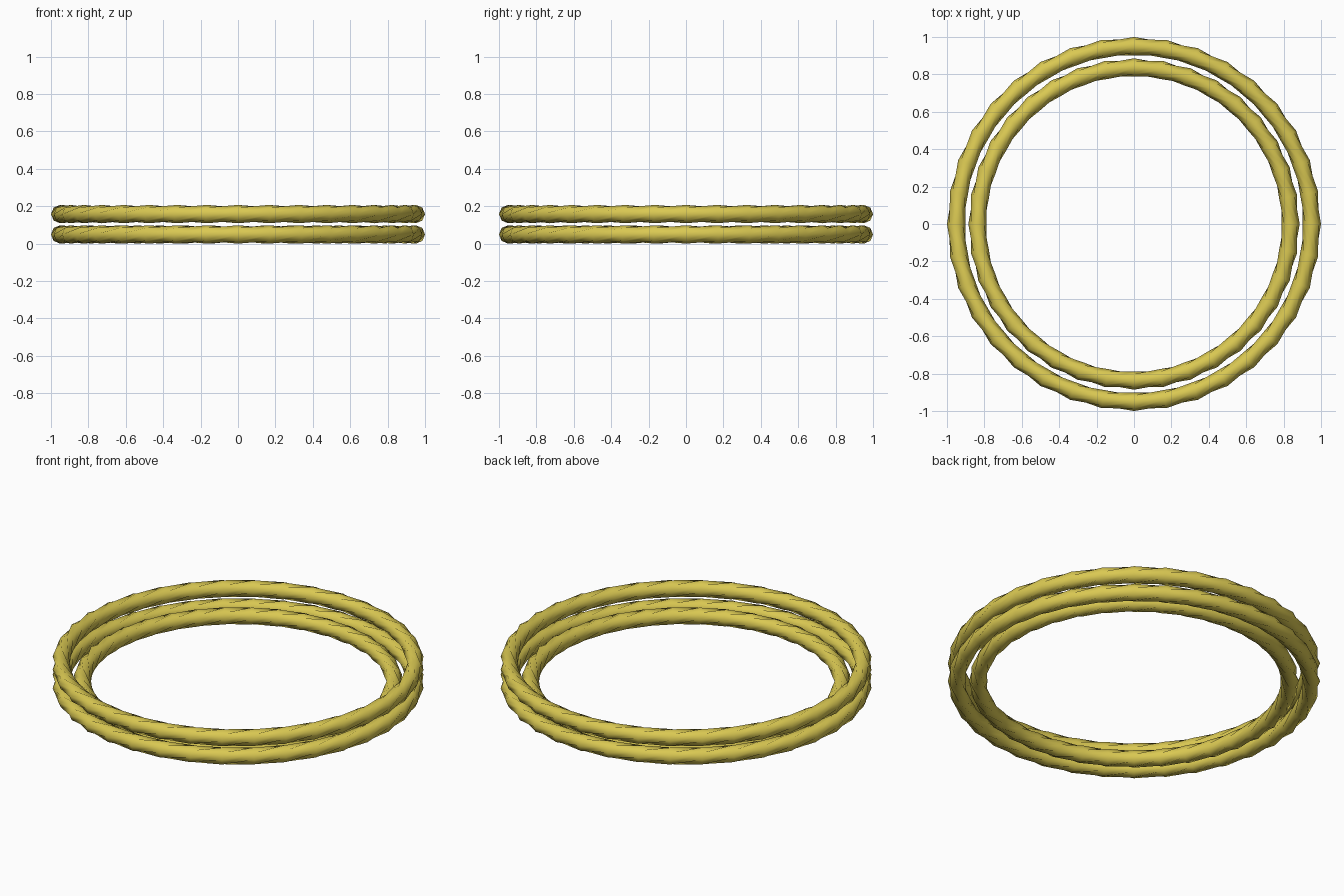
import bpy, bmesh
from math import cos, sin, tau

cube = bpy.data.objects.get("Cube")
if cube:
    bpy.data.objects.remove(cube, do_unlink=True)

gold = bpy.data.materials.new("yellow gold")
gold.use_nodes = True
color = (0.70, 0.58, 0.085, 1)
gold.diffuse_color = color
gold.node_tree.nodes["Principled BSDF"].inputs["Base Color"].default_value = color

SEGMENTS, SIDES, TUBE = 36, 8, 0.049


def twisted_ring(name, radius, z):
    """Round tube whose sides step one place around in every segment."""
    bm = bmesh.new()
    rings = []
    for i in range(SEGMENTS):
        a = tau * i / SEGMENTS
        ring = []
        for j in range(SIDES):
            b = tau * j / SIDES
            r = radius + TUBE * cos(b)
            ring.append(bm.verts.new((r * cos(a), r * sin(a), z + TUBE * sin(b))))
        rings.append(ring)
    for i in range(SEGMENTS):
        here, there = rings[i], rings[(i + 1) % SEGMENTS]
        for j in range(SIDES):
            k, m = (j + 1) % SIDES, (j + 2) % SIDES
            bm.faces.new((here[j], there[k], there[m], here[k]))
    bmesh.ops.recalc_face_normals(bm, faces=bm.faces)
    for face in bm.faces:
        face.smooth = True
    mesh = bpy.data.meshes.new(name)
    bm.to_mesh(mesh)
    bm.free()
    mesh.materials.append(gold)
    obj = bpy.data.objects.new(name, mesh)
    bpy.context.collection.objects.link(obj)


# Two stacked outer rings and one inner ring level with the lower one
twisted_ring("lower_outer_ring", 0.951, TUBE)
twisted_ring("upper_outer_ring", 0.951, 0.158)
twisted_ring("inner_ring", 0.837, TUBE)
